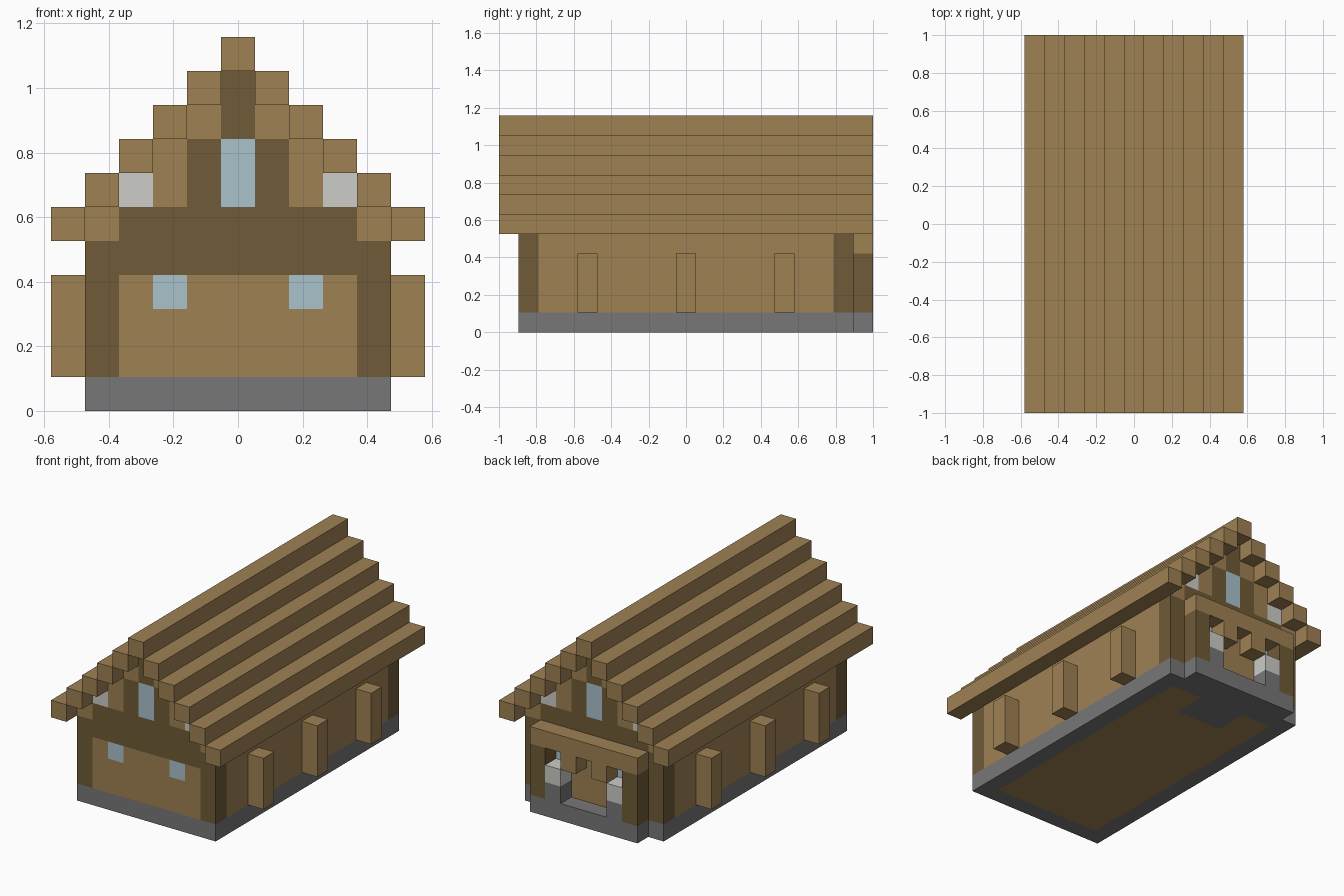
import bpy
import bmesh
from mathutils import Vector

if "Cube" in bpy.data.objects:
    bpy.data.objects.remove(bpy.data.objects["Cube"], do_unlink=True)

U = 2 / 19  # one building block


def material(name, rgb):
    linear = [((c / 255 + 0.055) / 1.055) ** 2.4 for c in rgb] + [1.0]
    mat = bpy.data.materials.new(name)
    mat.use_nodes = True
    mat.diffuse_color = linear
    mat.node_tree.nodes["Principled BSDF"].inputs["Base Color"].default_value = linear
    return mat


planks = material("light wood planks", (159, 129, 84))
timber = material("dark timber", (112, 91, 55))
stone = material("grey stone", (119, 119, 119))
pale = material("pale grey stone", (204, 204, 199))
glass = material("blue glass", (169, 194, 203))


def build(name, mat, boxes):
    """One flat-shaded object from boxes given as x, y and z ranges in blocks."""
    bm = bmesh.new()
    for xr, yr, zr in boxes:
        lo, hi = (Vector(p) * U for p in zip(xr, yr, zr))
        cube = bmesh.ops.create_cube(bm, size=1)["verts"]
        bmesh.ops.scale(bm, vec=hi - lo, verts=cube)
        bmesh.ops.translate(bm, vec=(lo + hi) / 2, verts=cube)
    mesh = bpy.data.meshes.new(name)
    bm.to_mesh(mesh)
    bm.free()
    mesh.materials.append(mat)
    obj = bpy.data.objects.new(name, mesh)
    bpy.context.collection.objects.link(obj)


def at(c):
    """Range of the single block centred on c."""
    return (c - 0.5, c + 0.5)


def pair(x, y, z):
    """A block column mirrored to both sides."""
    return [(at(s * x), y, z) for s in (-1, 1)]


BODY, INNER, FULL = (-8.5, 8.5), (-7.5, 7.5), (-9.5, 9.5)
WIDE, MID, DOOR = (-4.5, 4.5), (-3.5, 3.5), (-1.5, 1.5)
PORCH = at(9)

# Ground level: stone footing around a plank floor
build("foundation", stone,
      pair(4, BODY, (0, 1)) + [(MID, at(-8), (0, 1)), (MID, at(8), (0, 1)),
                               (DOOR, (5.5, 7.5), (0, 1))])
build("floor", planks, [(MID, (-7.5, 5.5), (0, 1)),
                        ((-3.5, -1.5), (5.5, 7.5), (0, 1)),
                        ((1.5, 3.5), (5.5, 7.5), (0, 1))])

# Long walls with three buttresses on each side
build("side_walls", planks, pair(4, INNER, (1, 5)))
build("buttresses", planks, [b for y in (-5, 0, 5) for b in pair(5, at(y), (1, 4))])

# End walls and gables
for label, end in (("front", -8), ("back", 8)):
    y = at(end)
    build(label + "_corner_posts", timber, pair(4, y, (1, 5)))
    build(label + "_wall", planks, [(MID, y, (1, 3)), (DOOR, y, (3, 4))] + pair(3, y, (3, 4)))
    build(label + "_windows", glass, pair(2, y, (3, 4)))
    build(label + "_tie_beam", timber, [(MID, y, (4, 6))])
    build(label + "_gable_window", glass, [(at(0), y, (6, 8))])
    build(label + "_gable_frame", timber, [(at(0), y, (8, 10))] + pair(1, y, (6, 8)))
    build(label + "_gable_planks", planks,
          pair(1, y, (8, 9)) + pair(2, y, (6, 8)) + pair(4, y, (5, 6)))
    build(label + "_gable_pale_blocks", pale, pair(3, y, (6, 7)))

# Stepped roof: bars rising to the ridge, with a hidden lining below
build("roof_ridge", planks, [(at(0), FULL, (10, 11))])
for step in range(1, 6):
    build(f"roof_step_{step}", planks, pair(step, FULL, (10 - step, 11 - step)))
build("roof_lining", planks,
      [b for k in range(1, 5) for b in pair(k, INNER, (9 - k, 10 - k))])

# Back porch
build("porch_base", stone, [(MID, PORCH, (0, 1))] + pair(2, PORCH, (1, 2)))
build("porch_pale_blocks", pale, pair(2, PORCH, (2, 3)))
build("porch_posts", timber, pair(3, PORCH, (1, 4)))
build("porch_beam", planks, [(MID, PORCH, (4, 5))])
build("porch_brackets", planks, pair(1, PORCH, (3, 4)))
